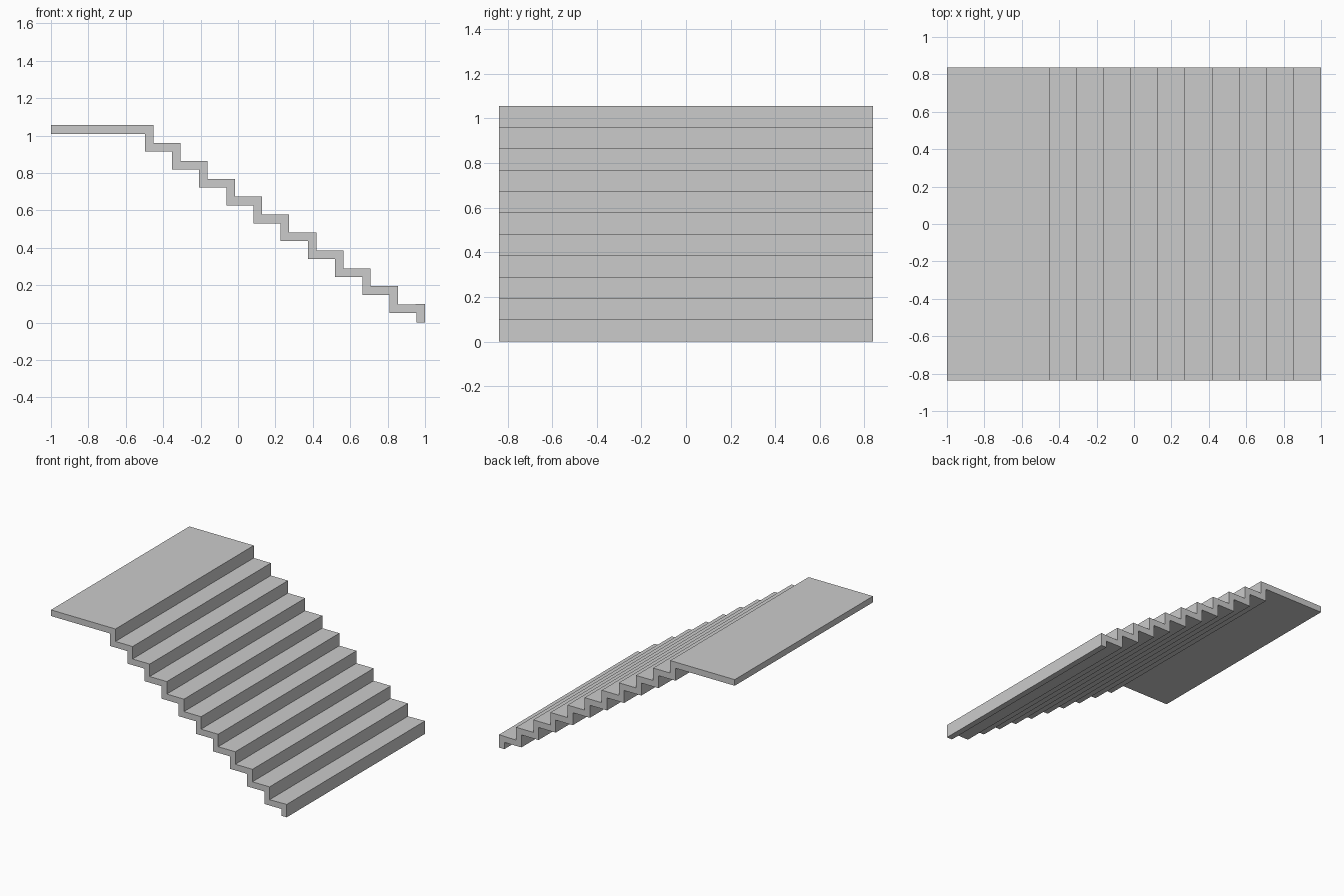
import bpy, bmesh

if "Cube" in bpy.data.objects:
    bpy.data.objects.remove(bpy.data.objects["Cube"])

STEPS = 10                 # treads below the landing
RUN, RISE = 0.1453, 0.0957
THICK_X, THICK_Z = 0.045, 0.047
HALF_WIDTH = 0.838
EDGE, TOP = -0.453, 1.056  # landing nosing

# Folded-plate side profile: top surface going down, underside coming back up
upper = [(-1.0, TOP)]
lower = [(-1.0, TOP - THICK_Z)]
for i in range(STEPS + 1):
    x, z = EDGE + i * RUN, TOP - i * RISE
    last = i == STEPS
    z_next = 0.0 if last else z - RISE
    # the lowest tread falls very slightly towards its riser
    foot = z_next - (0.003 if i == STEPS - 1 else 0)
    upper += [(x, z), (x, foot)]
    lower += [(x - THICK_X, z - THICK_Z),
              (x - THICK_X, z_next - (0 if last else THICK_Z))]
# drop the duplicate underside points shared by neighbouring steps
profile = upper + lower[::-1]

# Extrude the profile across the width
bm = bmesh.new()
face = bm.faces.new([bm.verts.new((x, -HALF_WIDTH, z)) for x, z in profile])
ext = bmesh.ops.extrude_face_region(bm, geom=[face])
bmesh.ops.translate(bm, vec=(0, 2 * HALF_WIDTH, 0),
                    verts=[v for v in ext["geom"] if isinstance(v, bmesh.types.BMVert)])
bmesh.ops.recalc_face_normals(bm, faces=bm.faces)
mesh = bpy.data.meshes.new("staircase")
bm.to_mesh(mesh)
bm.free()
stairs = bpy.data.objects.new("staircase", mesh)
bpy.context.collection.objects.link(stairs)
